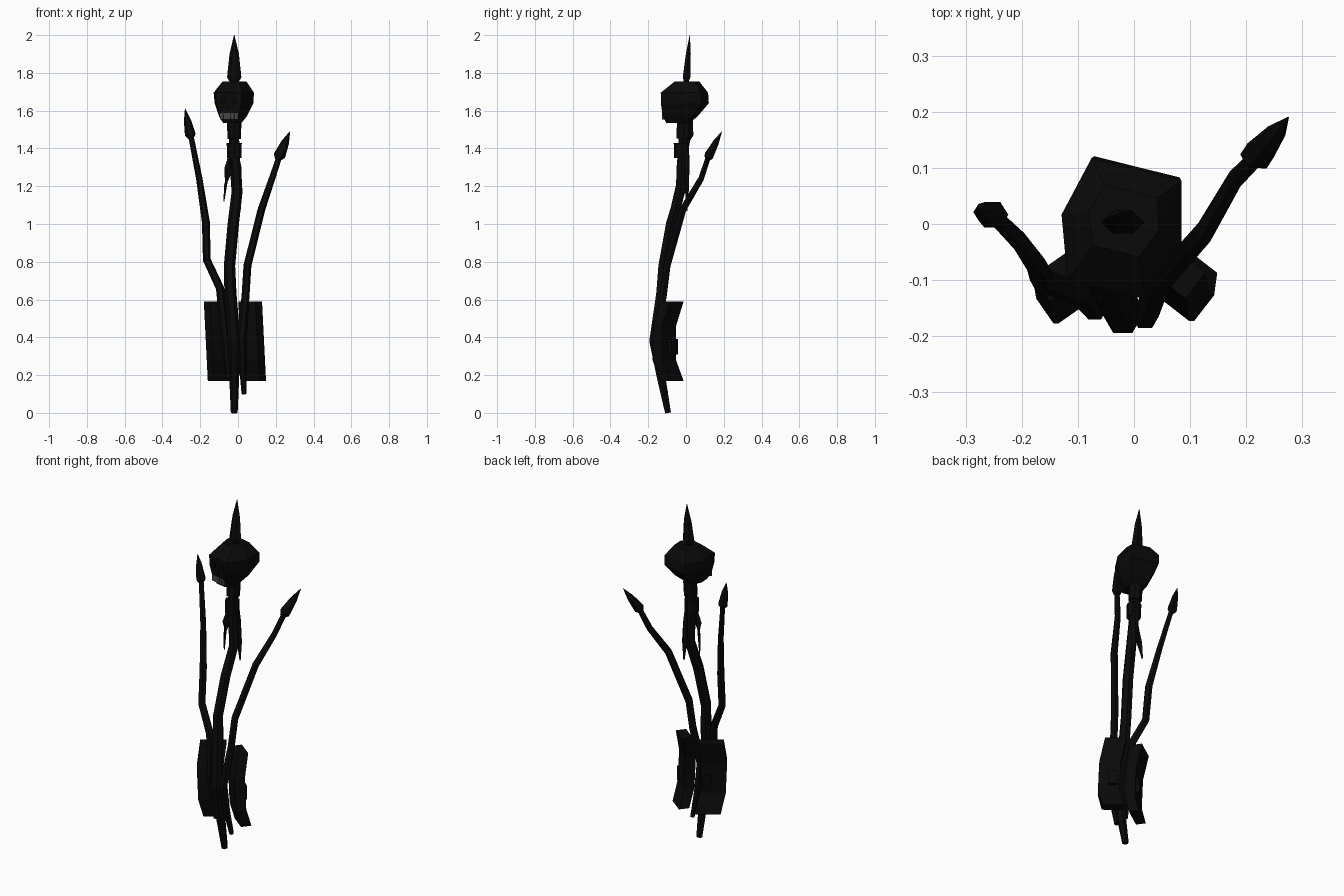
import bpy, bmesh, math
from mathutils import Vector, Matrix

CM = 0.01  # part sizes below are given in hundredths of a unit

old = bpy.data.objects.get("Cube")
if old:
    bpy.data.objects.remove(old, do_unlink=True)


def material(name, value):
    mat = bpy.data.materials.new(name)
    mat.use_nodes = True
    colour = (value, value, value, 1)
    mat.diffuse_color = colour
    shader = mat.node_tree.nodes["Principled BSDF"]
    shader.inputs["Base Color"].default_value = colour
    return mat


charcoal = material("charcoal", 0.003)
black = material("deep black", 0.001)
tooth_grey = material("tooth grey", 0.06)


def finish(name, bm, mat):
    bmesh.ops.recalc_face_normals(bm, faces=bm.faces)
    bmesh.ops.scale(bm, vec=(CM, CM, CM), verts=bm.verts)
    mesh = bpy.data.meshes.new(name)
    bm.to_mesh(mesh)
    bm.free()
    mesh.materials.append(mat)
    obj = bpy.data.objects.new(name, mesh)
    bpy.context.collection.objects.link(obj)
    return obj


def bridge(bm, rings):
    """Skin neighbouring vertex rings and cap both ends."""
    for low, high in zip(rings, rings[1:]):
        for i in range(len(low)):
            j = (i + 1) % len(low)
            bm.faces.new((low[i], low[j], high[j], high[i]))
    bm.faces.new(rings[0][::-1])
    bm.faces.new(rings[-1])


def tube(name, path, sides=6, flat=1.0, mat=charcoal):
    """Low-poly tube through (x, y, z, radius), rings square to the path."""
    bm = bmesh.new()
    centres = [Vector(p[:3]) for p in path]
    rings = []
    for k, p in enumerate(path):
        ahead = centres[min(k + 1, len(path) - 1)]
        behind = centres[max(k - 1, 0)]
        turn = Vector((0, 0, 1)).rotation_difference(ahead - behind)
        ring = []
        for i in range(sides):
            a = math.tau * i / sides
            offset = Vector((math.cos(a), flat * math.sin(a), 0)) * p[3]
            ring.append(bm.verts.new(centres[k] + turn @ offset))
        rings.append(ring)
    bridge(bm, rings)
    return finish(name, bm, mat)


def spearhead(name, base, tip, width, flat=0.65):
    """Leaf-shaped point between two positions."""
    base, tip = Vector(base), Vector(tip)
    shape = ((0, 0.45), (0.14, 1), (0.62, 0.65), (1, 0.04))
    tube(name, [(*base.lerp(tip, t), width * w) for t, w in shape], flat=flat)


def box(name, centre, size, mat, turn=Matrix()):
    bm = bmesh.new()
    bmesh.ops.create_cube(bm, size=1)
    bmesh.ops.scale(bm, vec=size, verts=bm.verts)
    bmesh.ops.translate(bm, vec=centre, verts=bm.verts)
    bmesh.ops.transform(bm, matrix=turn, verts=bm.verts)
    return finish(name, bm, mat)


# Main shaft and the two bent side shafts
tube("main_shaft", [(-2, -9.5, 0, 1.8), (-2, -13, 18, 2.6), (-2, -16.5, 38, 3.4),
                    (-4, -13, 63, 3.2), (-4.5, -12, 78, 3), (-2.5, -8, 100, 3),
                    (-0.5, -3, 117, 2.9), (-2, -2, 138, 2.8), (-2, -1, 155, 2.4)])
tube("left_shaft", [(3.2, -10.5, 10, 1.3), (2.5, -14, 24, 1.9), (2, -16.5, 40, 2.4),
                    (4, -12, 62, 2.1), (5, -10, 78, 2.1), (12.5, -1.5, 108, 2),
                    (18, 8, 124, 1.7), (22, 12, 136, 1.5)])
tube("right_shaft", [(-5, -13, 18, 1.5), (-7, -15, 42, 2.3), (-9.5, -12.5, 66, 2.2),
                     (-16.5, -10, 81, 2.1), (-17, -8, 101, 2.1), (-20.5, -3, 124, 1.7),
                     (-25, 1.5, 147, 1.4)])

# Pointed tips
spearhead("main_tip", (-2, 0, 174), (-2, 2, 200), 3.8, 0.6)
spearhead("left_tip", (21, 11, 134), (27.5, 19, 149), 3.2, 0.85)
spearhead("right_tip", (-24.8, 1.5, 145), (-28, 2.5, 161), 2.9, 0.9)

# Collar, binding and hanging feathers below the skull
tube("neck_collar", [(-2, -1.5, 145, 3.6), (-2, -1, 154, 3.8)], 8)
tube("neck_binding", [(-2, -2.5, 135, 3.8), (-2, -2.5, 143, 4)], 8)
tube("front_feather", [(-4, -3, 138, 1), (-5, -4, 129, 2.3),
                       (-6.5, -3, 121, 1.6), (-7.5, -2, 112, 0.5)], 4, 0.5)
tube("back_feather", [(-1, 1, 142, 0.8), (0, 0.5, 130, 2.2),
                      (0.5, 0.5, 118, 1.7), (1, 0.5, 107, 0.4)], 4, 0.6)

# Faceted skull: half width, front, back and height of each layer
skull_turn = Matrix.Translation((-2, 0, 0)) @ Matrix.Rotation(math.radians(-14), 4, "Z")
layers = ((6.5, -5, 6, 175.5), (11, -12, 10, 169.5), (10.5, -12, 10.5, 164),
          (7.5, -11.5, 5, 157), (5, -10, 1, 153.5))
bm = bmesh.new()
for half, front, back, z in layers:
    middle = (front + back) / 2
    for side in (-1, 1):
        for x, y in ((half * 0.65, front), (half, middle), (half * 0.75, back)):
            bm.verts.new((side * x, y, z))
bmesh.ops.convex_hull(bm, input=bm.verts)
bmesh.ops.transform(bm, matrix=skull_turn, verts=bm.verts)
finish("skull", bm, charcoal)

# Face plates
for label, side in (("left", 1), ("right", -1)):
    box(label + "_eye", (side * 3.3, -11.9, 165), (3.2, 0.6, 3.2), black, skull_turn)
box("nose", (0, -11.9, 161.5), (1.4, 0.6, 2), black, skull_turn)
for i in range(5):
    box("tooth", ((i - 2) * 2, -11.4, 157), (1.8, 0.9, 3.6), tooth_grey, skull_turn)


def panel(name, outer, inner, half_thickness):
    """Bent slab standing between an outer and an inner plan position."""
    bm = bmesh.new()
    outer, inner = Vector((*outer, 0)), Vector((*inner, 0))
    across = (inner - outer).normalized().cross(Vector((0, 0, 1))) * half_thickness
    rings = []
    for z, bend in ((17, 2.5), (28, -1.5), (46, -1.5), (59, 2.5)):
        shift = Vector(((38 - z) * 0.05, bend, z))
        corners = (outer - across, outer + across, inner + across, inner - across)
        rings.append([bm.verts.new(c + shift) for c in corners])
    bridge(bm, rings)
    finish(name, bm, charcoal)


# Bent wrap panels around the lower shafts, with clasps on the back
panel("right_panel", (-15.5, -14), (-4, -6), 2.7)
panel("left_panel", (12, -13.5), (3, -6.5), 2.9)
for label, side in (("left", 1), ("right", -1)):
    turn = Matrix.Translation((side * 8, -7.5, 35)) @ Matrix.Rotation(side * -0.7, 4, "Z")
    box(label + "_clasp", (0, 0, 0), (5, 4, 8), charcoal, turn)
